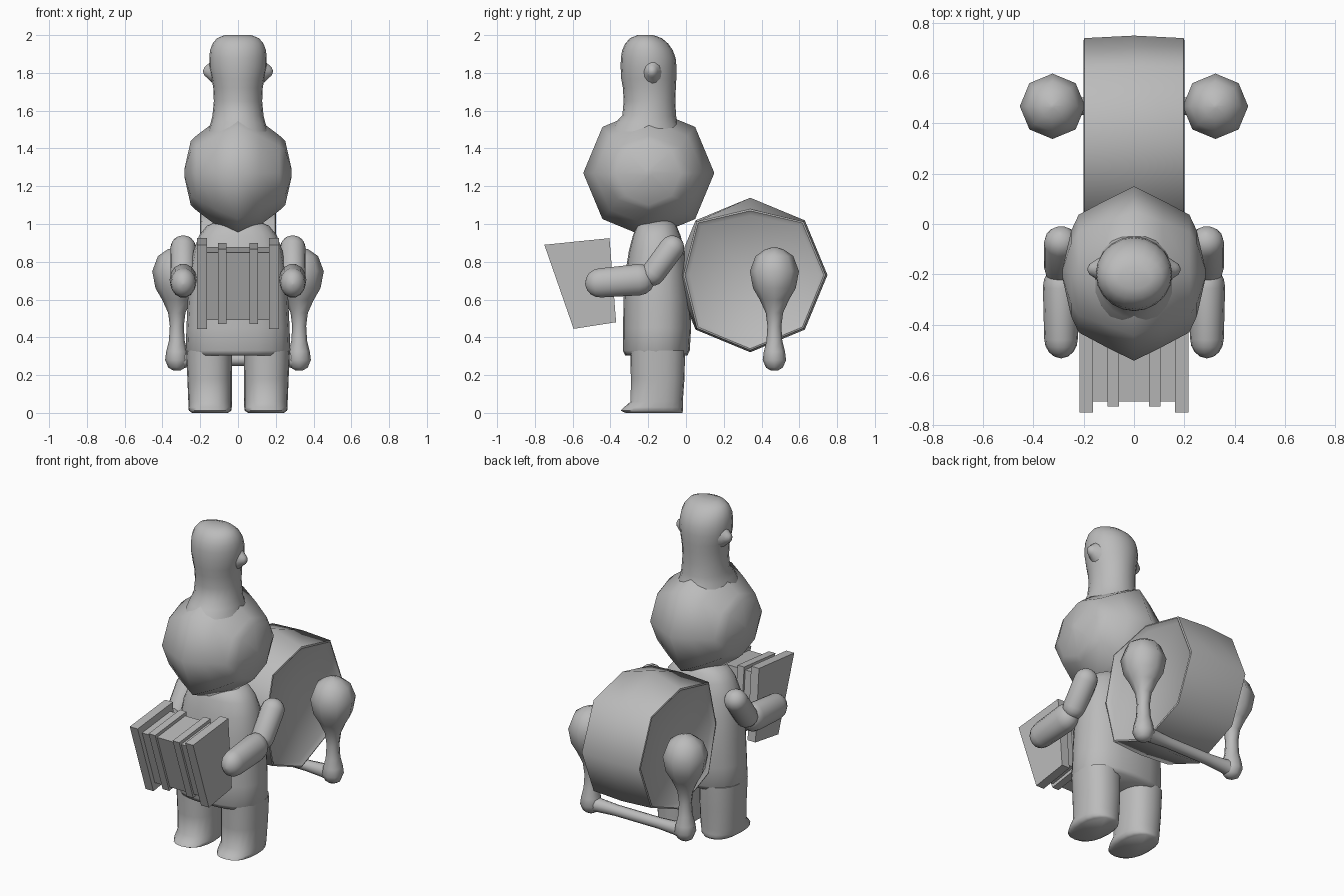
import bpy, math
from mathutils import Vector, Matrix

if "Cube" in bpy.data.objects:
    bpy.data.objects.remove(bpy.data.objects["Cube"])

grey = bpy.data.materials.new("plain_grey")
grey.diffuse_color = (0.5, 0.5, 0.5, 1)
grey.use_nodes = True
grey.node_tree.nodes["Principled BSDF"].inputs["Base Color"].default_value = grey.diffuse_color


def make(name, verts, faces, angle=60):
    """Mesh object with smooth shading and edges kept sharp above the angle."""
    me = bpy.data.meshes.new(name)
    me.from_pydata([tuple(v) for v in verts], [], faces)
    me.materials.append(grey)
    me.polygons.foreach_set("use_smooth", [angle > 0] * len(me.polygons))
    if angle > 0:
        me.set_sharp_from_angle(angle=math.radians(angle))
    ob = bpy.data.objects.new(name, me)
    bpy.context.scene.collection.objects.link(ob)
    return ob


def loft(name, rings, n=20, p=2.0, matrix=Matrix(), angle=60):
    """Join superellipse rings (z, cx, cy, rx, ry) into a closed skin."""
    verts, faces = [], []
    for z, cx, cy, rx, ry in rings:
        for i in range(n):
            a = 2 * math.pi * i / n
            c, s = math.cos(a), math.sin(a)
            x = math.copysign(abs(c) ** (2 / p), c)
            y = math.copysign(abs(s) ** (2 / p), s)
            verts.append(matrix @ Vector((cx + rx * x, cy + ry * y, z)))
    for r in range(len(rings) - 1):
        for i in range(n):
            j = (i + 1) % n
            faces.append((r * n + i, r * n + j, (r + 1) * n + j, (r + 1) * n + i))
    faces.append(tuple(reversed(range(n))))
    faces.append(tuple(range((len(rings) - 1) * n, len(rings) * n)))
    return make(name, verts, faces, angle)


def lathe(name, profile, n, matrix, angle=60):
    """Turn (height, radius) pairs around the local z axis."""
    return loft(name, [(h, 0, 0, r, r) for h, r in profile], n, 2.0, matrix, angle)


def limb(name, a, b, ra, rb, squash):
    """Rounded sausage running from a to b, narrowed across x."""
    a, b = Vector(a), Vector(b)
    d = b - a
    length = d.length
    prof = []
    for k in range(5):
        t = math.radians(3 + 87 * k / 4)
        prof.append((-ra * math.cos(t), ra * math.sin(t)))
    for k in range(5):
        t = math.radians(87 * k / 4)
        prof.append((length + rb * math.sin(t), rb * math.cos(t)))
    m = (Matrix.Translation(a) @ Matrix.Diagonal((squash, 1, 1, 1))
         @ d.to_track_quat('Z', 'Y').to_matrix().to_4x4())
    return lathe(name, prof, 14, m, 80)


def prism(name, x0, x1, outline):
    """Extrude a side outline of (y, z) points from x0 to x1."""
    n = len(outline)
    verts = [(x, y, z) for x in (x0, x1) for y, z in outline]
    faces = [tuple(reversed(range(n))), tuple(range(n, 2 * n))]
    faces += [(i, (i + 1) % n, n + (i + 1) % n, n + i) for i in range(n)]
    return make(name, verts, faces, 0)


turn_x = Matrix.Rotation(math.pi / 2, 4, 'Y')   # local z becomes world x

# Head and neck, flaring where it meets the big ball
loft("head", [
    (1.49, 0, -.215, .160, .19), (1.535, 0, -.21, .145, .165),
    (1.575, 0, -.195, .135, .142), (1.65, 0, -.193, .128, .137),
    (1.72, 0, -.194, .131, .140), (1.77, 0, -.197, .140, .146),
    (1.83, 0, -.198, .152, .148), (1.88, 0, -.200, .152, .145),
    (1.92, 0, -.204, .148, .134), (1.955, 0, -.208, .135, .114),
    (1.983, 0, -.212, .112, .085), (2.0, 0, -.215, .07, .042)], n=20, angle=85)

# Small ears blended into the sides of the head
for side, s in (("left", -1), ("right", 1)):
    ear = [(.11, 0, 0, .085, .06), (.145, 0, 0, .052, .042), (.165, 0, 0, .033, .029),
           (.178, 0, 0, .022, .02), (.184, 0, 0, .006, .006)]
    m = Matrix.Translation((0, -.18, 1.808)) @ Matrix.Rotation(s * math.pi / 2, 4, 'Y')
    loft(side + "_ear", ear, 12, 2.0, m, 85)

# Eight sided ball around the chest and neck
half = [(.284, .02, .02), (.25, .17, .17), (.22, .198, .234), (.115, .277, .290)]
ball = [(-x, 0, 0, rz, ry) for x, rz, ry in half] + [(0, 0, 0, .345, .347)]
ball += [(x, 0, 0, rz, ry) for x, rz, ry in reversed(half)]
loft("big_ball", ball, 8, 2.0, Matrix.Translation((0, -.197, 1.27)) @ turn_x, 100)

# Body
loft("body", [
    (.305, 0, -.157, .262, .165), (.33, 0, -.157, .277, .177),
    (.45, 0, -.153, .273, .180), (.60, 0, -.153, .266, .178),
    (.75, 0, -.155, .255, .165), (.86, 0, -.155, .235, .147),
    (.94, 0, -.155, .205, .126), (.99, 0, -.155, .165, .105),
    (1.02, 0, -.15, .10, .07)], p=2.4, angle=80)

# Legs with short toes
for side, s in (("left", -1), ("right", 1)):
    loft(side + "_leg", [
        (0, s * .148, -.17, .095, .15), (.012, s * .148, -.18, .112, .165),
        (.03, s * .148, -.172, .115, .156), (.06, s * .148, -.155, .115, .138),
        (.18, s * .150, -.150, .118, .142), (.33, s * .153, -.150, .122, .145)],
        p=2.3, angle=75)

# Arms
for side, s in (("left", -1), ("right", 1)):
    x = s * .29
    limb(side + "_upper_arm", (x, -.075, .873), (x, -.175, .738), .067, .066, 1.02)
    limb(side + "_forearm", (x, -.25, .705), (x, -.455, .688), .085, .079, .85)

# Squeezebox: end boards, thin ribs and bellows share one slanted outline
slant = [(-.75, .89), (-.595, .445), (-.37, .48), (-.405, .925)]


def scaled(f):
    return [(-.53 + (y + .53) * f, .685 + (z - .685) * f) for y, z in slant]


prism("bellows", -.17, .17, scaled(.80))
for side, s in (("left", -1), ("right", 1)):
    for part, a, b, f in (("end_board", .163, .217, 1.0), ("bellows_rib", .06, .105, .89)):
        prism(side + "_" + part, min(s * a, s * b), max(s * a, s * b), scaled(f))

# Octagonal drum carried on the back, bulging barrel with dished sides
drum = lathe("drum", [(-.168, .02), (-.18, .365), (-.20, .390), (-.197, .399),
                      (0, .409), (.197, .399), (.20, .390), (.18, .365), (.168, .02)],
             8, Matrix.Translation((0, .34, .73)) @ turn_x, 50)
# Rims pull in at the top corner and at the corner against the body
for v in drum.data.vertices:
    if abs(v.co.x) > .175:
        if v.co.z > 1.08:
            v.co.z -= .05
        elif v.co.y < -.01:
            v.co.y += .045

# Beaters on both sides of the drum, joined by a bar underneath
for side, s in (("left", -1), ("right", 1)):
    lathe(side + "_beater", [
        (.225, .02), (.24, .045), (.28, .062), (.325, .056), (.38, .042), (.46, .037),
        (.53, .046), (.60, .078), (.66, .113), (.75, .130), (.83, .10),
        (.865, .05), (.878, .008)], 8, Matrix.Translation((s * .324, .468, 0)), 100)
lathe("beater_bar", [(-.32, .05), (-.26, .04), (-.15, .033), (.15, .033), (.26, .04), (.32, .05)],
      10, Matrix.Translation((0, .468, .282)) @ turn_x, 60)
